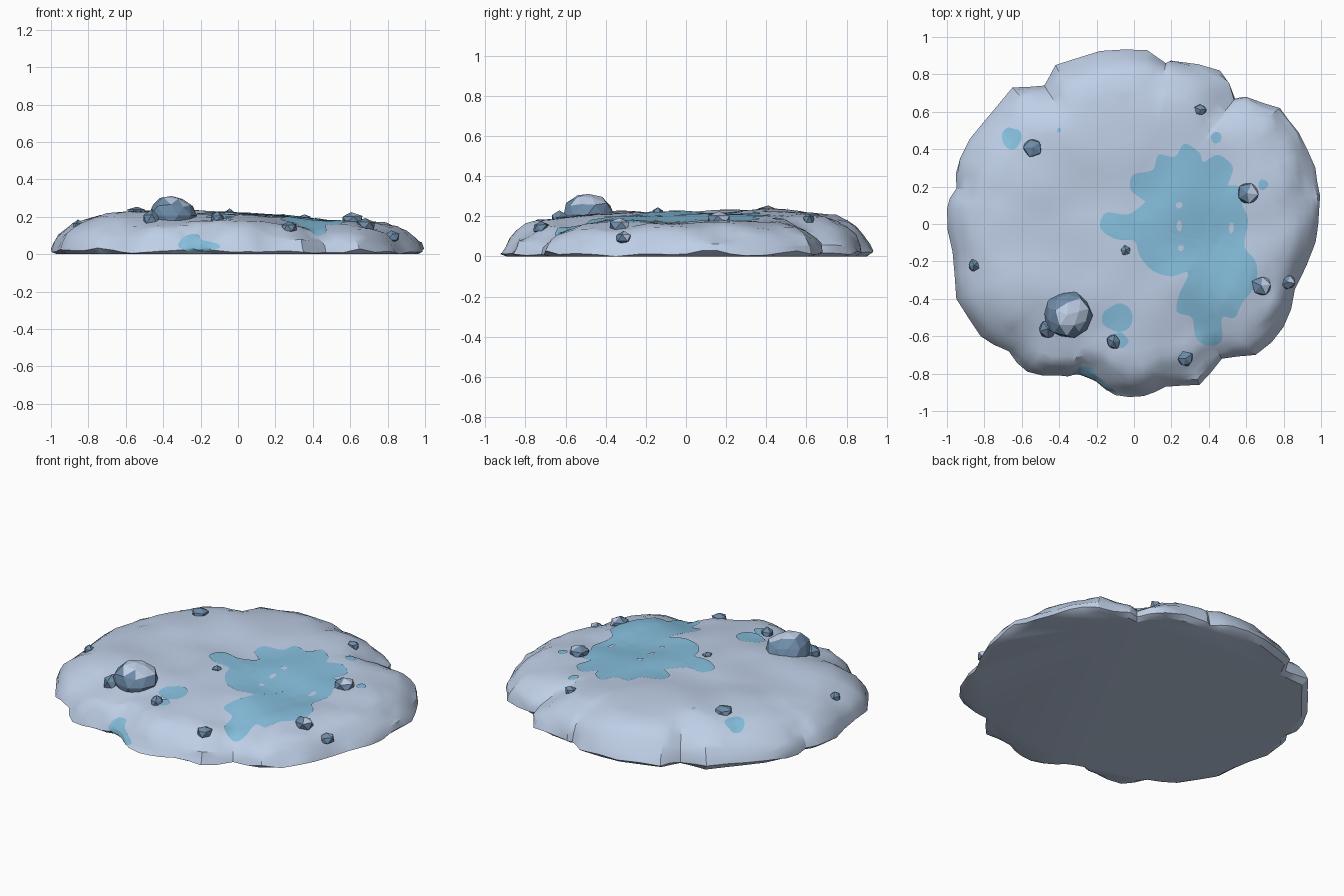
import bpy, bmesh, math, random
from mathutils import Vector, noise
from mathutils.bvhtree import BVHTree

if "Cube" in bpy.data.objects:
    bpy.data.objects.remove(bpy.data.objects["Cube"])

random.seed(4)


def material(name, rgb):
    m = bpy.data.materials.new(name)
    m.diffuse_color = [((c / 255 + .055) / 1.055) ** 2.4 for c in rgb] + [1]
    m.use_nodes = True
    m.node_tree.nodes["Principled BSDF"].inputs["Base Color"].default_value = m.diffuse_color
    return m


SNOW = material("snow", (193, 209, 233))
ICE = material("ice", (134, 191, 221))
ROCK = material("blue_rock", (110, 140, 169))


def finish(bm, name, mats, angle=None):
    me = bpy.data.meshes.new(name)
    bm.to_mesh(me)
    bm.free()
    for m in mats:
        me.materials.append(m)
    ob = bpy.data.objects.new(name, me)
    bpy.context.collection.objects.link(ob)
    if angle:
        bpy.ops.object.select_all(action='DESELECT')
        bpy.context.view_layer.objects.active = ob
        ob.select_set(True)
        bpy.ops.object.shade_smooth_by_angle(angle=math.radians(angle))
    return ob


# ---- snow disc: lobed outline, faceted rim, gently tilted top
RIM = [(.985, 0), (.995, .15), (.97, .3), (.88, .49), (.78, .62), (.6, .68), (.54, .67), (.46, .82),
       (.22, .87), (.17, .86), (.07, .93), (-.18, .925), (-.42, .85), (-.48, .74), (-.65, .73),
       (-.8, .55), (-.93, .35), (-.95, .19), (-1, .08), (-.97, -.15), (-.95, -.4), (-.82, -.6),
       (-.67, -.68), (-.57, -.79), (-.4, -.81), (-.3, -.80), (-.2, -.84), (-.1, -.915), (.05, -.92),
       (.17, -.87), (.35, -.86), (.47, -.72), (.65, -.7), (.8, -.55), (.86, -.35), (.97, -.1)]
outline = []
for (ax, ay), (bx, by) in zip(RIM, RIM[1:] + RIM[:1]):
    outline += [Vector((ax, ay)), Vector(((ax + bx) / 2, (ay + by) / 2)) * random.uniform(.995, 1.015)]


def top_height(x, y):
    slope = 1 / (1 + math.exp(-(x - .3) * 7))
    front = min(max((-.3 - y) / .4, 0), 1)
    z = .224 - .048 * slope + .008 * y - .025 * front * front * (3 - 2 * front)
    z -= .014 * math.exp(-((x - .35) ** 2 + (y + .05) ** 2) / .09)
    z -= .022 * math.exp(-((x - .4) ** 2 + (y + .58) ** 2) / .03)
    return z + .018 * noise.noise(Vector((x * 4, y * 4, 1.7)))


# fraction of the radius, fraction of the top height
RINGS = [(.965, 0), (1, .1), (.985, .28), (.955, .47), (.915, .64), (.87, .78), (.81, .88), (.74, .95),
         (.66, .99), (.57, 1), (.48, 1), (.39, 1), (.3, 1), (.2, 1), (.1, 1)]
bm = bmesh.new()
rows = []
for k, (t, f) in enumerate(RINGS):
    row = []
    for i, p in enumerate(outline):
        q = p * t
        z = top_height(q.x, q.y) * f
        if 0 < k < 7:
            n = noise.noise(Vector((p.x * 6, p.y * 6, k * .5)))
            if k > 1:
                q *= 1 + .025 * n
                z += .025 * noise.noise(Vector((p.x * 5, p.y * 5, 5 + k * .4))) + random.uniform(-.006, .006)
            else:
                z += .03 * n
        row.append(bm.verts.new((q.x, q.y, max(z, 0))))
    rows.append(row)
N = len(outline)
for a, b in zip(rows, rows[1:]):
    for i in range(N):
        j = (i + 1) % N
        bm.faces.new((a[i], a[j], b[j], b[i]))
bm.faces.new(rows[0][::-1])
mid = bm.verts.new((0, 0, top_height(0, 0)))
for i in range(N):
    bm.faces.new((rows[-1][i], rows[-1][(i + 1) % N], mid))
bmesh.ops.triangulate(bm, faces=bm.faces[:])
ground = BVHTree.FromBMesh(bm)
finish(bm, "snow_ground", [SNOW], 32)


def from_above(u, v):
    return ground.ray_cast(Vector((u, v, 2)), Vector((0, 0, -1)))


def from_front(u, v):
    return ground.ray_cast(Vector((u, -2, v)), Vector((0, 1, 0)))


# ---- thin plates draped over the snow
def patch(name, pts, centre, mat, lift=.004, cast=from_above, rings=14):
    c = Vector(centre)
    pts = [Vector(p) for p in pts]
    n = len(pts)
    if sum(pts[i - 1].cross(pts[i]) for i in range(n)) < 0:
        pts.reverse()
    fine = []
    for i in range(n):                       # rounded outline through the points
        p0, p1, p2, p3 = pts[i - 1], pts[i], pts[(i + 1) % n], pts[(i + 2) % n]
        for s in (0, .25, .5, .75):
            fine.append(.5 * (2 * p1 + (p2 - p0) * s + (2 * p0 - 5 * p1 + 4 * p2 - p3) * s * s
                              + (3 * p1 - p0 - 3 * p2 + p3) * s ** 3))
    bm = bmesh.new()

    def place(p):
        hit, nor = cast(p.x, p.y)[:2]
        if hit is None:
            hit, nor = Vector((p.x, p.y, .02)), Vector((0, 0, 1))
        return bm.verts.new(hit + nor * lift)

    grid = [[place(c + (p - c) * k / rings) for p in fine] for k in range(rings, 0, -1)]
    mid = place(c)
    m = len(fine)
    for i in range(m):
        j = (i + 1) % m
        for a, b in zip(grid, grid[1:]):
            bm.faces.new((a[i], a[j], b[j], b[i]))
        bm.faces.new((grid[-1][i], grid[-1][j], mid))
    finish(bm, name, [mat], 35)


def blob(x, y, rx, ry, wobble=.15, n=9):
    out = []
    for i in range(n):
        a = math.tau * i / n
        r = 1 + random.uniform(-wobble, wobble)
        out.append((x + rx * r * math.cos(a), y + ry * r * math.sin(a)))
    return out


POND = [(-.01, .17), (-.01, .26), (.1, .29), (.13, .37), (.22, .36), (.27, .43), (.35, .38), (.37, .33),
        (.44, .37), (.5, .34), (.53, .29), (.5, .21), (.56, .2), (.58, .1), (.61, .02), (.59, -.12),
        (.65, -.2), (.65, -.32), (.58, -.42), (.54, -.5), (.47, -.5), (.47, -.62), (.4, -.65), (.33, -.61),
        (.31, -.5), (.23, -.47), (.24, -.38), (.29, -.26), (.2, -.28), (.1, -.25), (.03, -.17),
        (0, -.09), (-.1, -.08), (-.18, -.02), (-.15, .06), (-.04, .05), (.03, .09), (.09, .16)]
patch("frozen_pond", POND, (.38, -.1), ICE)
for k, (x, y, rx, ry) in enumerate([(-.65, .46, .05, .055), (-.09, -.5, .075, .075), (-.08, -.62, .05, .04),
                                    (.44, .46, .028, .028), (.69, .21, .025, .03), (-.4, .5, .012, .012)]):
    patch(f"ice_spot_{k}", blob(x, y, rx, ry), (x, y), ICE, rings=5)
patch("front_ice_spot", [(-.32, .04), (-.29, .09), (-.22, .105), (-.19, .075), (-.11, .055), (-.1, .03),
                         (-.18, .015), (-.27, .02)], (-.21, .05), ICE, cast=from_front, rings=6)
for k, (x, y, rx, ry) in enumerate([(.24, .1, .018, .018), (.24, -.01, .013, .03), (.25, -.13, .014, .017),
                                    (.52, -.02, .012, .03)]):
    patch(f"snow_fleck_{k}", blob(x, y, rx, ry), (x, y), SNOW, lift=.0075, rings=3)


# ---- faceted rocks; faces towards the "snowy" direction carry snow
def rock(name, x, y, size, low, high, sub=1, snowy=None, limit=.75, rough=.14):
    bm = bmesh.new()
    bmesh.ops.create_icosphere(bm, subdivisions=sub, radius=1)
    turn = random.uniform(0, 6)
    for v in bm.verts:
        v.co *= 1 + random.uniform(-rough, rough)
        px = v.co.x * math.cos(turn) - v.co.y * math.sin(turn)
        py = v.co.x * math.sin(turn) + v.co.y * math.cos(turn)
        v.co = (x + px * size, y + py * size, low + (high - low) * (v.co.z + 1) / 2)
    bm.normal_update()
    for f in bm.faces:
        f.material_index = int(bool(snowy) and f.normal.dot(Vector(snowy).normalized()) > limit)
    finish(bm, name, [ROCK, SNOW])


rock("big_boulder", -.355, -.485, .128, .10, .315, 2, (.3, .05, .9), .74, .06)
rock("boulder_shoulder", -.46, -.56, .05, .14, .235)

STONES = [(-.54, .41, .055, .035, 0), (.355, .61, .034, .035, 0), (.605, .165, .064, .05, 1),
          (.68, -.33, .056, .045, 1), (.82, -.31, .045, .035, 1), (.275, -.72, .045, .035, 0),
          (-.11, -.63, .042, .04, 0), (-.045, -.14, .03, .02, 0), (-.855, -.22, .036, .03, 0)]
for k, (x, y, s, h, snowy) in enumerate(STONES):
    z = from_above(x, y)[0].z
    rock(f"stone_{k}", x, y, s, z - .035, z + h, 1, (.6, .2, .75) if snowy else None)
